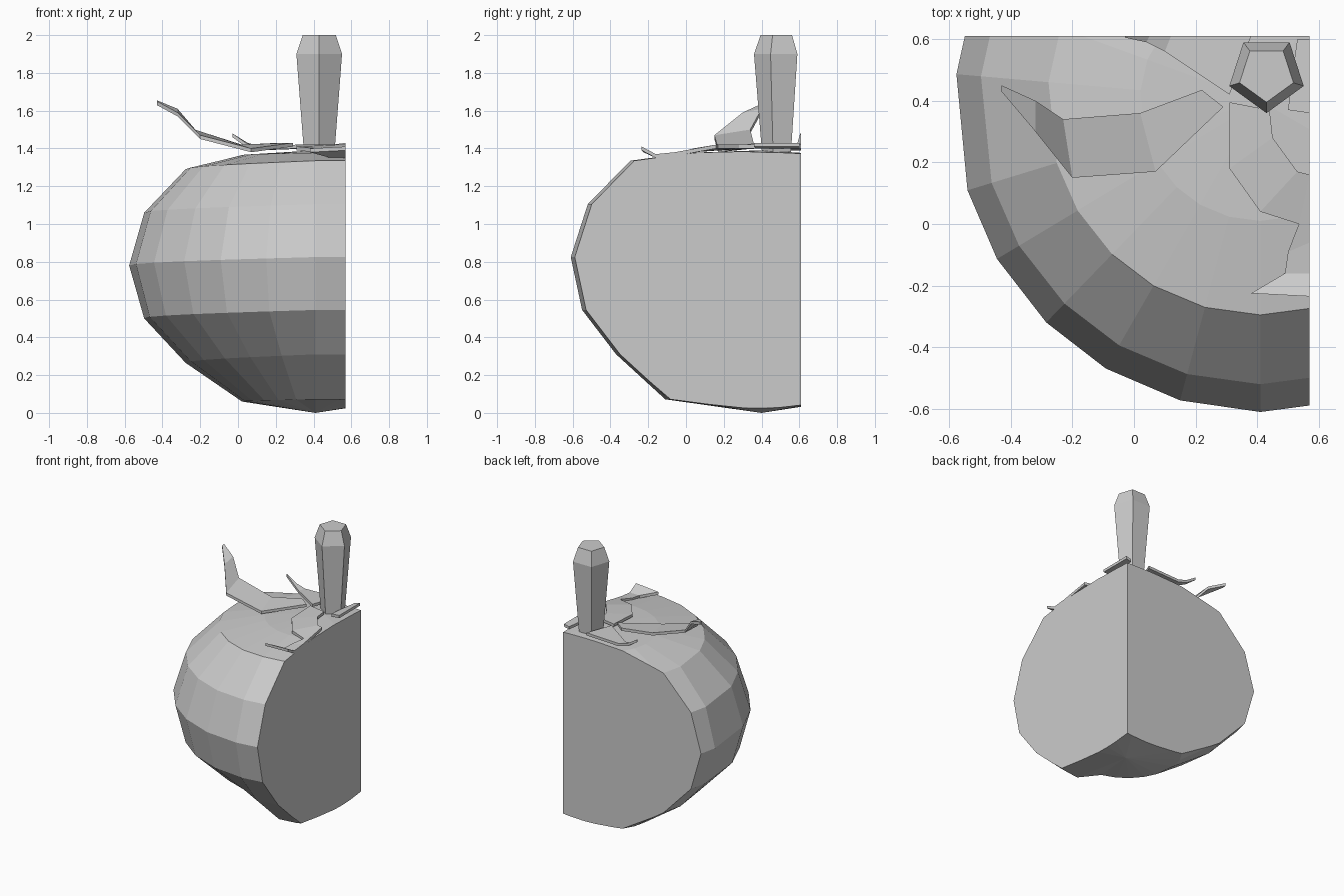
import bpy, bmesh
from math import sin, cos, radians, pi
from mathutils import Vector

cube = bpy.data.objects.get("Cube")
if cube:
    bpy.data.objects.remove(cube, do_unlink=True)

grey = bpy.data.materials.new("plain grey")
grey.use_nodes = True
COL = (0.6, 0.6, 0.6, 1)
grey.diffuse_color = COL
grey.node_tree.nodes["Principled BSDF"].inputs["Base Color"].default_value = COL

CUT_X, CUT_Y = 0.57, 0.61


def finish(bm, name):
    mesh = bpy.data.meshes.new(name)
    bmesh.ops.recalc_face_normals(bm, faces=bm.faces)
    bm.to_mesh(mesh)
    bm.free()
    mesh.materials.append(grey)
    ob = bpy.data.objects.new(name, mesh)
    bpy.context.collection.objects.link(ob)
    return ob


def loft(bm, rings):
    for a, b in zip(rings, rings[1:]):
        n = len(a)
        for i in range(n):
            j = (i + 1) % n
            bm.faces.new((a[i], a[j], b[j], b[i]))


def quarter_cut(bm):
    # slice on both planes and cap each slice
    for co, no in (((CUT_X, 0, 0), (1, 0, 0)), ((0, CUT_Y, 0), (0, 1, 0))):
        geom = bm.verts[:] + bm.edges[:] + bm.faces[:]
        res = bmesh.ops.bisect_plane(bm, geom=geom, plane_co=co, plane_no=no,
                                     clear_outer=True, dist=1e-5)
        edges = [e for e in res["geom_cut"] if isinstance(e, bmesh.types.BMEdge)]
        bmesh.ops.contextual_create(bm, geom=edges)


# Fruit body: faceted rings, fuller at the front below, sliced to a quarter
ANGLES = [0, 30, 60, 90, 115, 140, 160, 175, 197, 211, 226, 240, 255, 270, 285, 300, 330]
# height, side radius, front radius
PROFILE = [(0.06, 0.39, 0.51), (0.265, 0.69, 0.77), (0.50, 0.91, 0.95), (0.78, 0.99, 1.01),
           (1.06, 0.91, 0.92), (1.29, 0.69, 0.695), (1.365, 0.39, 0.39)]
CX, CY = 0.41, 0.40
bm = bmesh.new()
rings = []
for k, (z, side, front) in enumerate(PROFILE):
    ring = []
    for a in ANGLES:
        t = min(max((a - 180) / 90, 0), 1)
        # lowest lobe steps outward sharply at the front
        f = (1 if a >= 270 else 0) if k < 2 else t
        r = side + (front - side) * f
        lift = t * (0.012 if k in (0, 6) else 0.045)
        ring.append(bm.verts.new((CX + r * cos(radians(a)), CY + r * sin(radians(a)), z + lift)))
    rings.append(ring)
loft(bm, rings)
for ring, z in ((rings[0], 0.0), (rings[-1], 1.39)):
    tip = bm.verts.new((CX, CY, z))
    for i, v in enumerate(ring):
        bm.faces.new((v, ring[(i + 1) % len(ring)], tip))
quarter_cut(bm)
finish(bm, "fruit_body")

# Stem: five sides, flared upward with a bevelled top
bm = bmesh.new()
rings = []
for z, r in ((1.38, 0.085), (1.9, 0.127), (2.0, 0.092)):
    rings.append([bm.verts.new((0.43 + r * cos(-pi / 2 + i * 2 * pi / 5),
                                0.487 + r * sin(-pi / 2 + i * 2 * pi / 5), z)) for i in range(5)])
loft(bm, rings)
bm.faces.new(rings[0])
bm.faces.new(rings[-1])
finish(bm, "stem")


# Leaves: thin strips made of left/right point pairs
def leaf(name, pairs):
    bm = bmesh.new()
    rows = [[bm.verts.new(p) for p in pair] for pair in pairs]
    for (a, b), (c, d) in zip(rows, rows[1:]):
        bm.faces.new((a, b, d, c))
    bm.normal_update()
    if sum(f.normal.z for f in bm.faces) < 0:
        bmesh.ops.reverse_faces(bm, faces=bm.faces)
    bottom = {v: bm.verts.new(v.co - Vector((0, 0, 0.02))) for v in bm.verts[:]}
    faces = bm.faces[:]
    rim = [e for e in bm.edges if e.is_boundary]
    for f in faces:
        bm.faces.new([bottom[v] for v in reversed(f.verts)])
    for e in rim:
        a, b = e.verts
        bm.faces.new((a, b, bottom[b], bottom[a]))
    finish(bm, name)


leaf("right_leaf", [
    ((0.29, 0.38, 1.43), (0.22, 0.435, 1.43)),
    ((0.07, 0.17, 1.40), (0.02, 0.36, 1.42)),
    ((-0.20, 0.15, 1.47), (-0.23, 0.34, 1.50)),
    ((-0.32, 0.30, 1.59), (-0.32, 0.40, 1.61)),
    ((-0.43, 0.43, 1.65), (-0.43, 0.45, 1.655))])
leaf("front_leaf", [
    ((0.31, 0.395, 1.42), (0.44, 0.37, 1.42)),
    ((0.31, 0.18, 1.41), (0.45, 0.28, 1.42)),
    ((0.41, 0.04, 1.40), (0.53, 0.17, 1.42)),
    ((0.535, 0.0, 1.39), (0.57, 0.16, 1.42)),
    ((0.50, -0.09, 1.375), (0.57, -0.06, 1.38)),
    ((0.49, -0.16, 1.37), (0.57, -0.16, 1.37)),
    ((0.38, -0.225, 1.40), (0.57, -0.235, 1.41))])
leaf("back_leaf", [
    ((0.31, 0.42, 1.42), (0.38, 0.61, 1.42)),
    ((0.10, 0.56, 1.41), (0.12, 0.61, 1.41)),
    ((0.04, 0.59, 1.43), (0.05, 0.61, 1.43)),
    ((-0.03, 0.605, 1.48), (-0.03, 0.61, 1.48))])
leaf("left_leaf", [
    ((0.50, 0.37, 1.42), (0.57, 0.36, 1.43)),
    ((0.51, 0.46, 1.42), (0.57, 0.46, 1.43)),
    ((0.53, 0.60, 1.42), (0.57, 0.60, 1.43))])
